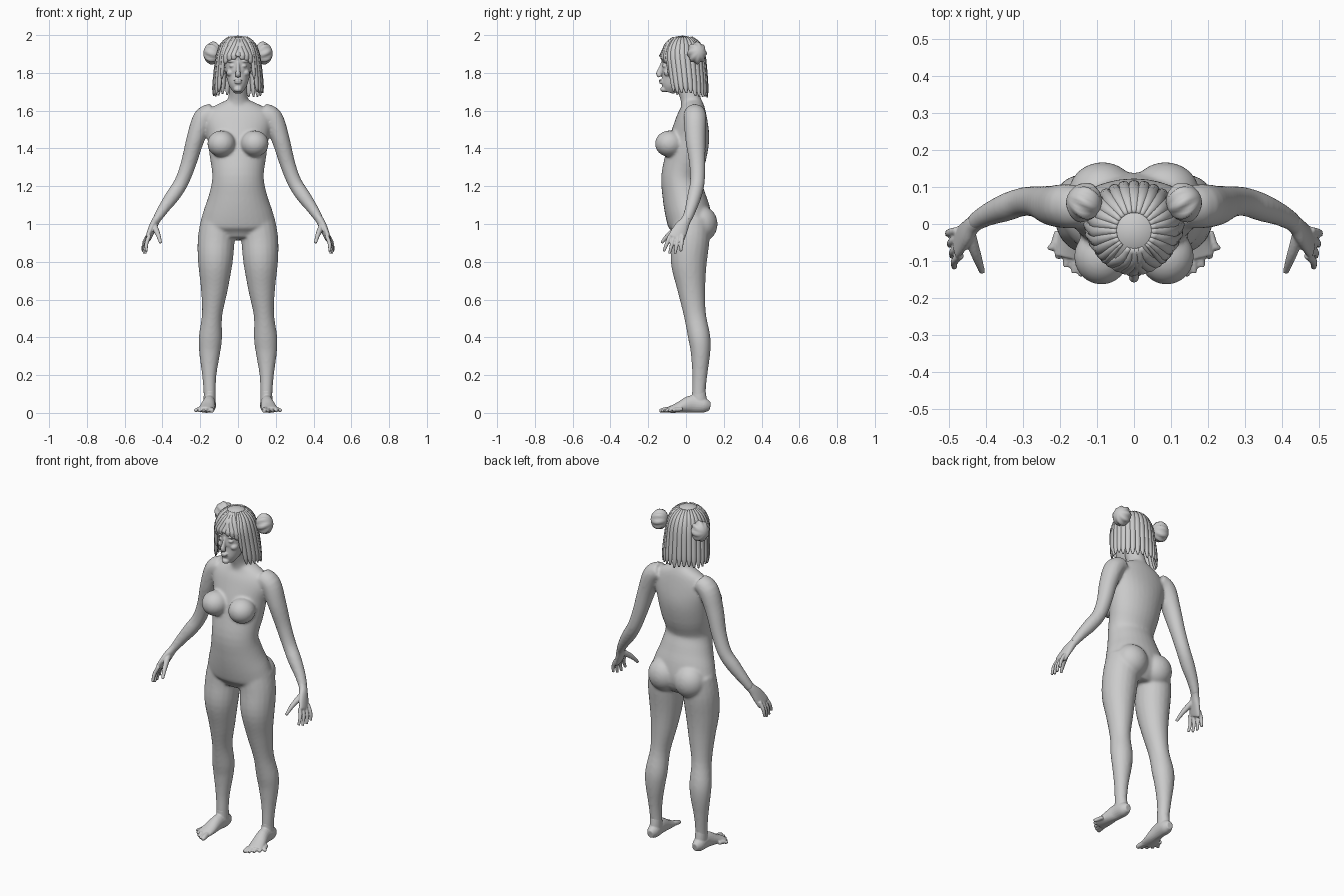
import bpy, bmesh, math, random
from mathutils import Vector, Matrix

random.seed(4)
cube = bpy.data.objects.get("Cube")
if cube:
    bpy.data.objects.remove(cube)

grey = bpy.data.materials.new("clay grey")
grey.use_nodes = True
GREY = (0.6, 0.6, 0.6, 1)
grey.diffuse_color = GREY
grey.node_tree.nodes["Principled BSDF"].inputs["Base Color"].default_value = GREY


def loft(bm, rows, side=(1, 0, 0), mirror=1, sides=20, steps=4):
    """Closed tube through rows of (x, y, z, side radius, depth radius)."""
    rows = [Vector(r) for r in rows]
    path = []
    for i in range(len(rows) - 1):
        a, b = rows[i], rows[i + 1]
        before, after = rows[max(i - 1, 0)], rows[min(i + 2, len(rows) - 1)]
        for k in range(steps):
            t = k / steps
            m0, m1 = (b - before) / 2, (after - a) / 2
            path.append(a * (2*t**3 - 3*t**2 + 1) + m0 * (t**3 - 2*t**2 + t)
                        + b * (3*t**2 - 2*t**3) + m1 * (t**3 - t**2))
    path.append(rows[-1])
    rings = []
    for i, p in enumerate(path):
        ahead, back = path[min(i + 1, len(path) - 1)], path[max(i - 1, 0)]
        along = Vector(ahead[:3]) - Vector(back[:3])
        along.normalize()
        u = Vector(side) - along * along.dot(Vector(side))
        u.normalize()
        v = along.cross(u)
        ring = []
        for k in range(sides):
            a = math.tau * k / sides
            q = Vector(p[:3]) + u * p[3] * math.cos(a) + v * p[4] * math.sin(a)
            ring.append(bm.verts.new((q.x * mirror, q.y, q.z)))
        rings.append(ring)
    for a, b in zip(rings, rings[1:]):
        for k in range(sides):
            j = (k + 1) % sides
            bm.faces.new((a[k], a[j], b[j], b[k]))
    bm.faces.new(rings[0])
    bm.faces.new(rings[-1])


def ball(bm, centre, radii):
    matrix = Matrix.Translation(centre) @ Matrix.Diagonal((*radii, 1))
    return bmesh.ops.create_uvsphere(bm, u_segments=32, v_segments=20,
                                     radius=1, matrix=matrix)["verts"]


def finish(bm, name, voxel=0, smoothing=0):
    bmesh.ops.recalc_face_normals(bm, faces=bm.faces)
    mesh = bpy.data.meshes.new(name)
    bm.to_mesh(mesh)
    bm.free()
    mesh.materials.append(grey)
    mesh.shade_smooth()
    obj = bpy.data.objects.new(name, mesh)
    bpy.context.collection.objects.link(obj)
    if voxel:
        remesh = obj.modifiers.new("blend", "REMESH")
        remesh.mode = "VOXEL"
        remesh.voxel_size = voxel
        remesh.use_smooth_shade = True
        soft = obj.modifiers.new("soften", "SMOOTH")
        soft.factor, soft.iterations = 0.5, smoothing
    return obj


# Torso, neck, arms and legs blended into one body
body = bmesh.new()
loft(body, [(0, .03, 1.655, .06, .05), (0, .035, 1.61, .15, .066), (0, .03, 1.55, .18, .085),
            (0, .02, 1.46, .163, .104), (0, 0, 1.36, .15, .108), (0, -.028, 1.25, .136, .103),
            (0, -.012, 1.15, .155, .113), (0, .01, 1.06, .185, .12),
            (0, .025, .98, .196, .113), (0, .02, .92, .12, .075)], sides=32)
loft(body, [(0, .035, 1.59, .1, .06), (0, .025, 1.66, .055, .054),
            (0, 0, 1.74, .048, .054), (0, -.02, 1.8, .048, .054)])
for s in (1, -1):
    loft(body, [(.1, .03, 1.02, .095, .1), (.115, .025, .92, .098, .1),
                (.12, .015, .8, .092, .096), (.125, .028, .66, .072, .075),
                (.137, .047, .52, .054, .059), (.146, .07, .4, .062, .059),
                (.15, .077, .32, .056, .052), (.152, .073, .2, .038, .04),
                (.15, .068, .1, .032, .036), (.15, .075, .04, .032, .04)], mirror=s)
    loft(body, [(.13, .045, 1.59, .05, .055), (.182, .048, 1.56, .056, .06),
                (.225, .05, 1.45, .048, .054), (.262, .06, 1.32, .041, .043),
                (.3, .06, 1.22, .038, .039), (.345, .045, 1.15, .038, .038),
                (.395, .025, 1.08, .03, .031), (.433, .003, 1.02, .022, .026)], mirror=s)
    ball(body, (s * .088, -.088, 1.425), (.074, .076, .07))
    ball(body, (s * .085, .082, 1.0), (.092, .085, .095))
finish(body, "body", .0075, 9)

for s, label in ((1, "left"), (-1, "right")):
    # Hand with spread fingers and thumb
    hand = bmesh.new()
    loft(hand, [(.42, .01, 1.04, .021, .026), (.436, -.003, 1.015, .021, .027),
                (.453, -.025, .98, .02, .038), (.474, -.05, .93, .015, .044),
                (.478, -.055, .92, .01, .038)], mirror=s)
    for i in range(4):
        root = Vector((.468 + .003 * i, -.084 + .022 * i, .94))
        tip = Vector((.485 + .006 * i, -.118 + .03 * i, .855 - (.012 if i in (1, 2) else 0)))
        mid = root.lerp(tip, .5) + Vector((.008, 0, 0))
        loft(hand, [(*root, .011, .011), (*mid, .0105, .0105), (*tip, .0075, .0075)],
             mirror=s, sides=10)
    loft(hand, [(.445, -.015, 1.0, .015, .017), (.432, -.065, .965, .015, .016),
                (.42, -.1, .935, .012, .012), (.41, -.13, .9, .008, .008)], mirror=s, sides=10)
    finish(hand, label + "_hand", .004, 2)

    # Foot with five toes
    foot = bmesh.new()
    loft(foot, [(.148, .128, .035, .018, .022), (.15, .095, .04, .034, .039),
                (.153, .03, .047, .034, .046), (.163, -.04, .028, .042, .028),
                (.172, -.09, .016, .044, .016)], mirror=s)
    loft(foot, [(.15, .068, .12, .031, .035), (.15, .07, .07, .032, .04),
                (.15, .07, .03, .032, .04)], mirror=s)
    for i in range(5):
        r = .015 if i == 0 else .011
        loft(foot, [(.148 + .014 * i, -.06 + .01 * i, .02, r, r),
                    (.142 + .019 * i, -.11 + .012 * i, .016, r, r),
                    (.138 + .023 * i, -.14 + .004 * i + .004 * i * i, .01, r * .8, r * .65)],
             mirror=s, sides=10)
    finish(foot, label + "_foot", .004, 2)

# Head with nose, lips, brows, eyes and ears
head = bmesh.new()
loft(head, [(0, -.092, 1.697, .022, .028), (0, -.08, 1.73, .045, .053),
            (0, -.055, 1.78, .061, .076), (0, -.045, 1.83, .068, .084),
            (0, -.035, 1.88, .074, .096), (0, -.025, 1.94, .07, .085),
            (0, -.02, 1.975, .04, .05)], sides=32)
loft(head, [(0, -.12, 1.855, .009, .012), (0, -.134, 1.82, .01, .013),
            (0, -.143, 1.795, .014, .016), (0, -.137, 1.78, .016, .009)], sides=12)
ball(head, (0, -.133, 1.76), (.022, .011, .007))
ball(head, (0, -.131, 1.749), (.019, .011, .007))
ball(head, (0, -.116, 1.713), (.022, .02, .016))
for s in (1, -1):
    ball(head, (s * .03, -.112, 1.837), (.016, .014, .01))
    ball(head, (s * .032, -.112, 1.862), (.028, .015, .008))
    ball(head, (s * .04, -.092, 1.8), (.022, .026, .02))
    ball(head, (s * .075, -.02, 1.82), (.01, .02, .032))
finish(head, "head", .004, 3)

# Scalp of hair, open over the face
scalp = bmesh.new()
ball(scalp, (0, -.018, 1.88), (.109, .113, .117))
low = [v for v in scalp.verts if v.co.z < (1.935 if v.co.y < -.03 else 1.82)]
bmesh.ops.delete(scalp, geom=low, context="VERTS")
finish(scalp, "hair_scalp")


def lock(bm, angle, hem, width, sweep=0, thick=.011):
    """Lock from the crown over the scalp to a hem height; angle 0 is the back."""
    a = math.radians(angle)
    rows = []
    for tilt, w in ((25, .5), (50, .9), (80, 1.1)):
        p, b = math.radians(tilt), a - sweep * (1 - tilt / 80)
        rows.append((.107 * math.sin(p) * math.sin(b), -.018 + .111 * math.sin(p) * math.cos(b),
                     1.88 + .114 * math.cos(p), width * w, thick))
    top = rows[-1][2]
    for t, w in ((.4, 1), (.8, .9), (1, .3)):
        grow = t * min(1, (top - hem) / .2)
        rows.append(((.109 + .022 * grow) * math.sin(a),
                     -.018 + .022 * grow + (.114 - .006 * grow) * math.cos(a),
                     top + (hem - top) * t, width * w, thick * w))
    loft(bm, rows, side=(math.cos(a), -math.sin(a), 0), sides=8, steps=3)


# Bob of hanging locks round the back and sides
bob = bmesh.new()
for i in range(19):
    lock(bob, -117 + 13 * i, 1.665 + random.uniform(0, .02) + .015 * abs(i - 9) / 9, .0165)
for s in (1, -1):
    lock(bob, s * 129, 1.7, .014)
    lock(bob, s * 136, 1.77, .01)
finish(bob, "hair_bob")

# Swept fringe across the forehead
fringe = bmesh.new()
for angle, hem in ((144, 1.85), (156, 1.865), (168, 1.87), (180, 1.885),
                   (192, 1.87), (204, 1.865), (216, 1.85)):
    lock(fringe, angle, hem, .015, sweep=.5 if angle > 170 else -.4, thick=.009)
finish(fringe, "hair_fringe")

# Twisted bun on each side of the head
for s, label in ((1, "left"), (-1, "right")):
    bun = bmesh.new()
    for v in ball(bun, (0, 0, 0), (1, 1, 1)):
        turn = math.atan2(v.co.y, v.co.x)
        ridge = 1 + .1 * math.cos(8 * turn + s * 2 * v.co.z) * (1 - v.co.z ** 2)
        v.co = Vector((v.co.x * ridge * .05, v.co.y * ridge * .056, v.co.z * .048))
    facing = Vector((s, .35, .15)).to_track_quat("Z", "Y").to_matrix().to_4x4()
    bmesh.ops.transform(bun, verts=bun.verts,
                        matrix=Matrix.Translation((s * .135, .058, 1.905)) @ facing)
    finish(bun, label + "_hair_bun")
